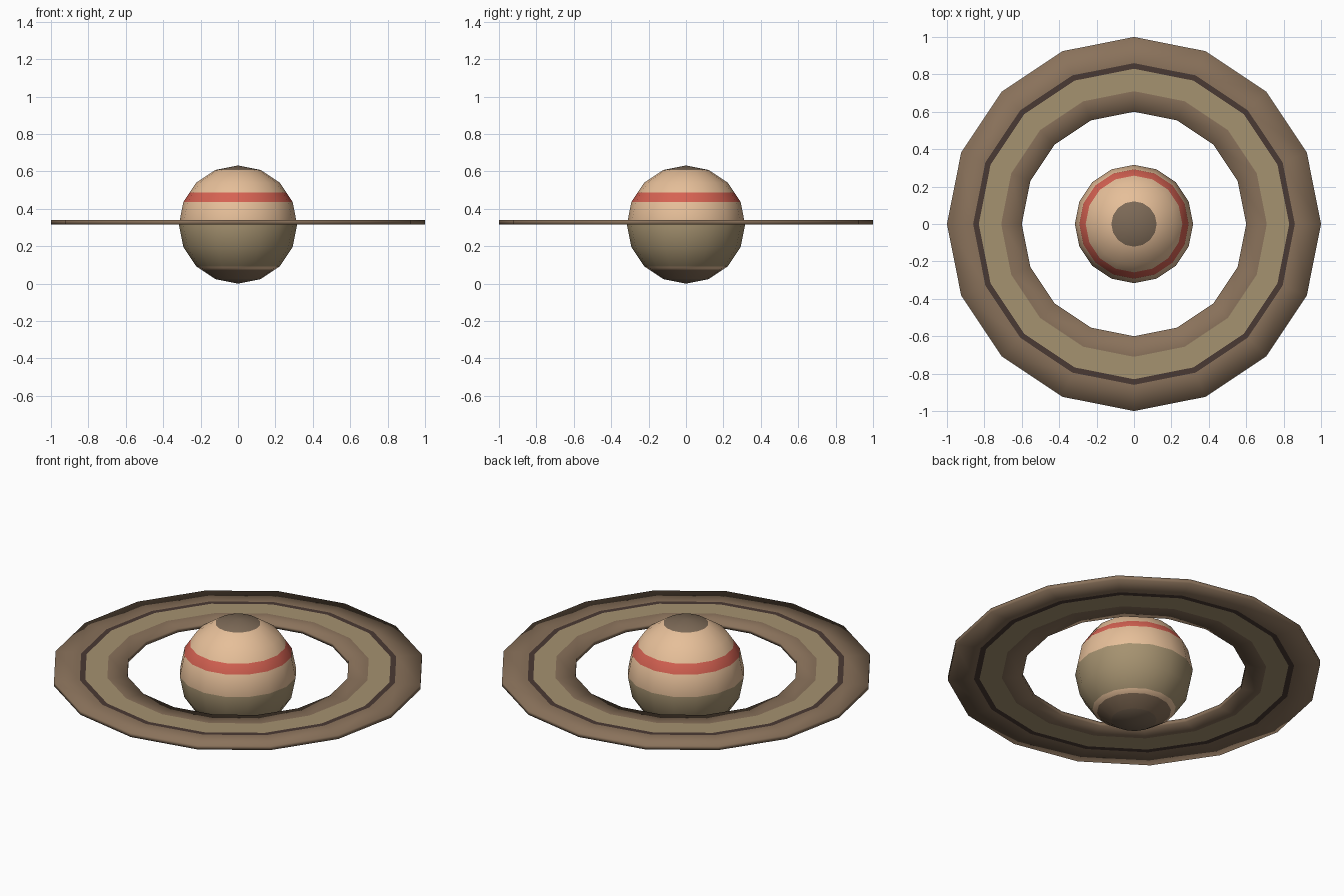
import bpy, bmesh, math

if "Cube" in bpy.data.objects:
    bpy.data.objects.remove(bpy.data.objects["Cube"])

SIDES = 16
R = 0.316           # planet radius, also its centre height


def srgb(r, g, b):
    f = lambda c: c / 12.92 if c <= 0.04045 else ((c + 0.055) / 1.055) ** 2.4
    return (f(r / 255), f(g / 255), f(b / 255), 1)


COLOURS = {
    "peach": srgb(230, 191, 153),
    "red": srgb(214, 98, 82),
    "tan": srgb(165, 146, 112),
    "brown": srgb(138, 114, 91),
    "dark_brown": srgb(74, 58, 51),
    "grey_brown": srgb(125, 106, 87),
}
NAMES = list(COLOURS)
MATS = []
for n, c in COLOURS.items():
    m = bpy.data.materials.new(n)
    m.diffuse_color = c
    m.use_nodes = True
    m.node_tree.nodes["Principled BSDF"].inputs["Base Color"].default_value = m.diffuse_color
    MATS.append(m)


def lathe(name, profile, colour_rule, closed=False):
    """Spin (radius, z) points around z; colour_rule(r, z) names each band's colour."""
    bm = bmesh.new()
    rows = []
    for r, z in profile:
        if r < 1e-6:
            rows.append([bm.verts.new((0, 0, z))] * SIDES)
        else:
            rows.append([bm.verts.new((r * math.cos(2 * math.pi * i / SIDES),
                                       r * math.sin(2 * math.pi * i / SIDES), z))
                         for i in range(SIDES)])
    n = len(profile)
    for k in range(n if closed else n - 1):
        j = (k + 1) % n
        (r0, z0), (r1, z1) = profile[k], profile[j]
        mat = NAMES.index(colour_rule((r0 + r1) / 2, (z0 + z1) / 2))
        for i in range(SIDES):
            i2 = (i + 1) % SIDES
            quad = [rows[k][i], rows[k][i2], rows[j][i2], rows[j][i]]
            f = bm.faces.new(list(dict.fromkeys(quad)))
            f.material_index = mat
            f.smooth = True
    bmesh.ops.recalc_face_normals(bm, faces=bm.faces[:])
    me = bpy.data.meshes.new(name)
    bm.to_mesh(me)
    bm.free()
    for m in MATS:
        me.materials.append(m)
    ob = bpy.data.objects.new(name, me)
    bpy.context.collection.objects.link(ob)
    return ob


# Planet: eight latitude rings, with extra cuts for painted bands
arc = [(abs(R * math.cos(a)) if 0 < k < 8 else 0, R + R * math.sin(a))
       for k, a in ((k, -math.pi / 2 + k * math.pi / 8) for k in range(9))]
for cut in (0.076, 0.487):
    for k in range(len(arc) - 1):
        (r0, z0), (r1, z1) = arc[k], arc[k + 1]
        if z0 < cut < z1:
            t = (cut - z0) / (z1 - z0)
            arc.insert(k + 1, (r0 + t * (r1 - r0), cut))
            break


def planet_colour(r, z):
    for top, colour in ((0.024, "grey_brown"), (0.076, "brown"), (0.0926, "peach"),
                        (R, "tan"), (0.436, "peach"), (0.487, "red"), (0.607, "peach")):
        if z < top:
            return colour
    return "grey_brown"


lathe("planet", arc, planet_colour)

# Flat ring with concentric stripes on both sides
radii = [0.6, 0.71, 0.83, 0.86, 1.0]
LOW, HIGH = 0.317, 0.341
profile = [(r, LOW) for r in radii] + [(r, HIGH) for r in reversed(radii)]


def ring_colour(r, z):
    if 0.71 < r < 0.83:
        return "tan"
    return "dark_brown" if 0.83 < r < 0.86 else "brown"


lathe("planet_ring", profile, ring_colour, closed=True)
